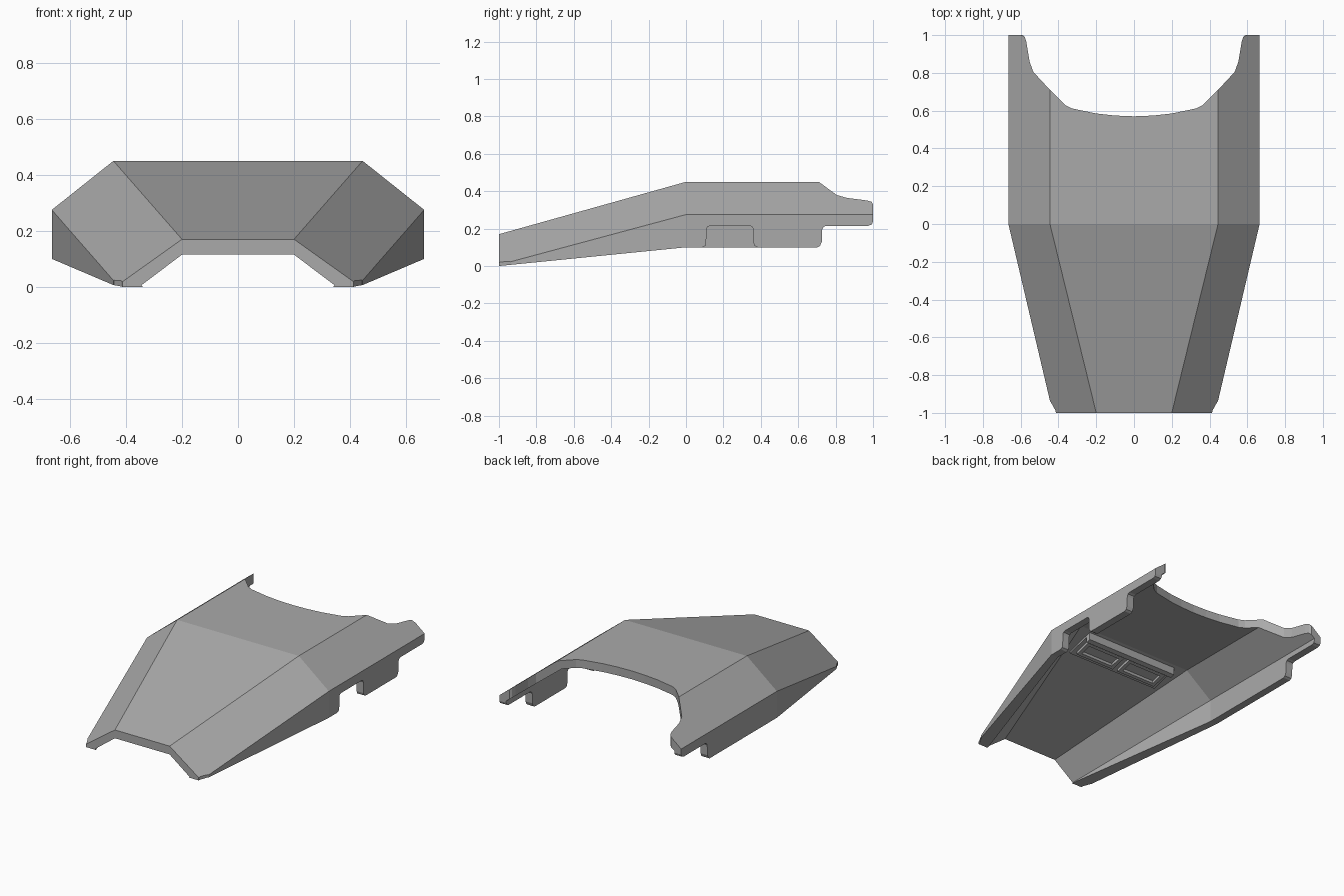
import bpy
import bmesh

if "Cube" in bpy.data.objects:
    bpy.data.objects.remove(bpy.data.objects["Cube"])

grey = bpy.data.materials.new("plain_grey")
grey.use_nodes = True
grey.diffuse_color = (0.4, 0.4, 0.4, 1)
grey.node_tree.nodes["Principled BSDF"].inputs["Base Color"].default_value = (0.4, 0.4, 0.4, 1)


def loft(name, rings):
    """Closed solid skinned through rings that share a point count."""
    bm = bmesh.new()
    rows = [[bm.verts.new(p) for p in ring] for ring in rings]
    n = len(rows[0])
    for a, b in zip(rows, rows[1:]):
        for i in range(n):
            j = (i + 1) % n
            bm.faces.new((a[i], a[j], b[j], b[i]))
    bm.faces.new(rows[0][::-1])
    bm.faces.new(rows[-1])
    bmesh.ops.recalc_face_normals(bm, faces=bm.faces)
    mesh = bpy.data.meshes.new(name)
    bm.to_mesh(mesh)
    bm.free()
    mesh.materials.append(grey)
    obj = bpy.data.objects.new(name, mesh)
    bpy.context.collection.objects.link(obj)
    return obj


def cut(target, cutter):
    """Subtract the cutter, then discard it."""
    cutter.hide_render = True
    mod = target.modifiers.new("cut", "BOOLEAN")
    mod.operation = "DIFFERENCE"
    mod.solver = "EXACT"
    mod.object = cutter
    bpy.context.view_layer.objects.active = target
    bpy.ops.object.modifier_apply(modifier=mod.name)
    bpy.data.objects.remove(cutter)


def prism_x(points, x0, x1):
    return loft("side_cutter", [[(x, y, z) for y, z in points] for x in (x0, x1)])


def prism_z(points):
    return loft("plan_cutter", [[(x, y, z) for x, y in points] for z in (-0.2, 0.8)])


def section(y, outer, inner):
    """Thick arch: outer half profile and inner half profile, mirrored."""
    mirror = lambda pts: [(-x, z) for x, z in pts]
    ring = outer + mirror(outer)[::-1] + mirror(inner) + inner[::-1]
    return [(x, y, z) for x, z in ring]


# Folded shell: sill, side edge and roof ridge, outside then inside
nose = ([(0.43, 0), (0.43, 0.006), (0.2, 0.17)],
        [(0.34, 0), (0.345, 0.006), (0.2, 0.115)])
body = ([(0.665, 0.1), (0.665, 0.275), (0.445, 0.45)],
        [(0.615, 0.1), (0.615, 0.25), (0.425, 0.395)])
shell = loft("shell", [section(-1, *nose), section(0, *body), section(1, *body)])

# Curved opening at the rear
half = [(0.59, 1.1), (0.59, 1.0), (0.578, 0.99), (0.57, 0.965), (0.553, 0.86), (0.533, 0.805),
        (0.445, 0.71), (0.365, 0.63), (0.33, 0.612), (0.2, 0.585), (0.1, 0.574)]
cut(shell, prism_z(half + [(0, 0.57)] + [(-x, y) for x, y in half[::-1]]))

# Clipped nose corners
for s in (1, -1):
    cut(shell, prism_z([(s * 0.41, -1.01), (s * 0.417, -0.985), (s * 0.442, -0.94),
                        (s * 0.6, -0.94), (s * 0.6, -1.01)]))

# Raised rear sill, with rounded corners
cut(shell, prism_x([(0.69, 0.05), (0.695, 0.095), (0.717, 0.108), (0.726, 0.13), (0.728, 0.195),
                    (0.735, 0.209), (0.75, 0.215), (0.975, 0.215), (0.993, 0.222),
                    (1.001, 0.24), (1.1, 0.24), (1.1, 0.05)], -1, 1))
cut(shell, prism_x([(1.001, 0.325), (0.992, 0.345), (0.97, 0.355),
                    (0.97, 0.37), (1.1, 0.37), (1.1, 0.325)], -1, 1))

# Latch notch in one side only
cut(shell, prism_x([(0.08, 0.05), (0.085, 0.098), (0.103, 0.108), (0.108, 0.125),
                    (0.109, 0.195), (0.115, 0.21), (0.13, 0.215), (0.34, 0.215),
                    (0.354, 0.21), (0.36, 0.195), (0.361, 0.125), (0.367, 0.108),
                    (0.385, 0.098), (0.39, 0.05)], 0.5, 0.8))


def roof_bar(name, x0, x1, y0, y1, drop):
    """Block hanging under the sloping roof lining."""
    roof = lambda y: 0.395 + 0.28 * y
    pts = [(y0, roof(y0) + 0.01), (y1, roof(y1) + 0.01),
           (y1, roof(y1) - drop), (y0, roof(y0) - drop)]
    obj = prism_x(pts, x0, x1)
    obj.name = name
    return obj


# Latch plate and crossbar under the roof
roof_bar("latch_plate", -0.34, 0.34, -0.21, -0.03, 0.012)
roof_bar("latch_crossbar", -0.34, 0.34, -0.05, -0.02, 0.05)

# Two framed windows on the latch plate
for side, x0, x1 in (("right", -0.31, -0.02), ("left", 0.02, 0.31)):
    frame = roof_bar(side + "_latch_frame", x0, x1, -0.18, -0.07, 0.03)
    cut(frame, roof_bar("frame_cutter", x0 + 0.025, x1 - 0.025, -0.16, -0.09, 0.06))
